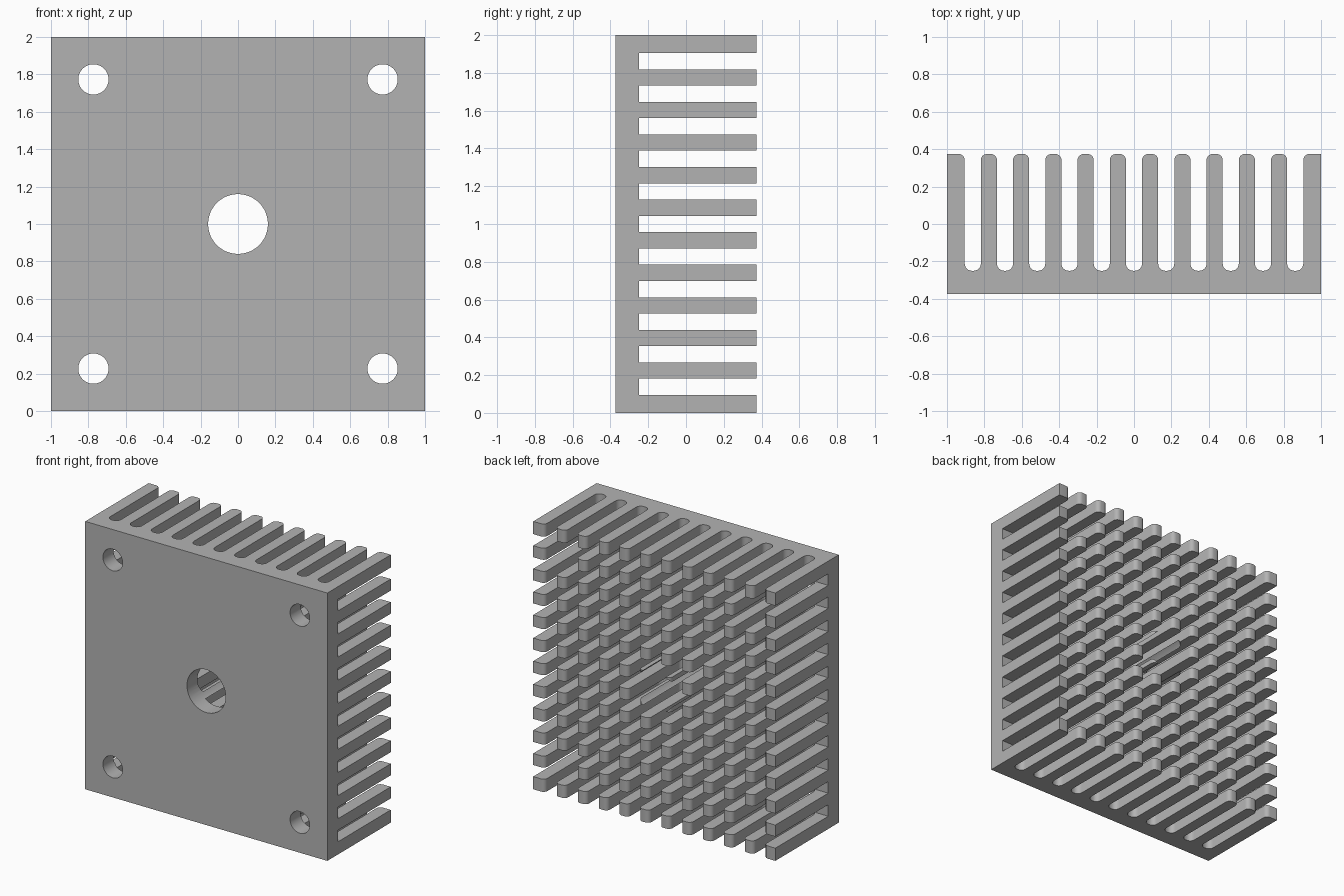
import bpy, bmesh
from math import cos, sin, pi, radians
from mathutils import Matrix, Vector

old = bpy.data.objects.get("Cube")
if old:
    bpy.data.objects.remove(old, do_unlink=True)

PITCH, GAP, SLOTS = 0.1724, 0.0862, 11
FRONT, BACK, FLOOR = -0.374, 0.374, -0.25
TIP_R, ROOT_R = 0.032, 0.038
offsets = [(i - SLOTS // 2) * PITCH for i in range(SLOTS)]

metal = bpy.data.materials.new("grey metal")
metal.use_nodes = True
grey = (0.45, 0.45, 0.45, 1)
metal.diffuse_color = grey
metal.node_tree.nodes["Principled BSDF"].inputs["Base Color"].default_value = grey


def make_object(name, bm):
    bmesh.ops.recalc_face_normals(bm, faces=bm.faces)
    mesh = bpy.data.meshes.new(name)
    bm.to_mesh(mesh)
    bm.free()
    obj = bpy.data.objects.new(name, mesh)
    bpy.context.collection.objects.link(obj)
    return obj


def arc(cx, cy, r, start, end, steps=6):
    angles = [radians(start + (end - start) * i / steps) for i in range(steps + 1)]
    return [(cx + r * cos(a), cy + r * sin(a)) for a in angles]


# Finned body: comb profile with rounded tips and roots, extruded upward
profile = [(1, FRONT), (-1, FRONT), (-1, BACK)]
for x in offsets:
    left, right = x - GAP / 2, x + GAP / 2
    profile += arc(left - TIP_R, BACK - TIP_R, TIP_R, 90, 0)
    profile += arc(left + ROOT_R, FLOOR + ROOT_R, ROOT_R, 180, 270)
    profile += arc(right - ROOT_R, FLOOR + ROOT_R, ROOT_R, 270, 360)
    profile += arc(right + TIP_R, BACK - TIP_R, TIP_R, 180, 90)
profile.append((1, BACK))

bm = bmesh.new()
face = bm.faces.new([bm.verts.new((x, y, 0)) for x, y in profile])
top = bmesh.ops.extrude_face_region(bm, geom=[face])["geom"]
bmesh.ops.translate(bm, vec=(0, 0, 2),
                    verts=[g for g in top if isinstance(g, bmesh.types.BMVert)])
body = make_object("heat_sink", bm)
body.data.materials.append(metal)

# Cross slots that divide the fins into pins
bm = bmesh.new()
for z in offsets:
    depth = 1 - FLOOR
    place = Matrix.Translation((0, FLOOR + depth / 2, 1 + z))
    bmesh.ops.create_cube(bm, size=1, matrix=place @ Matrix.Diagonal((3, depth, GAP, 1)))
slot_cutter = make_object("slot_cutter", bm)

# Central bore and four corner mounting holes
bm = bmesh.new()
holes = [(0, 0, 0.16)] + [(sx * 0.773, sz * 0.773, 0.081) for sx in (-1, 1) for sz in (-1, 1)]
for x, z, r in holes:
    place = Matrix.Translation((x, 0, 1 + z)) @ Matrix.Rotation(pi / 2, 4, "X")
    bmesh.ops.create_cone(bm, cap_ends=True, segments=48, radius1=r, radius2=r,
                          depth=2, matrix=place)
hole_cutter = make_object("hole_cutter", bm)

# Cut the body, then discard the cutters
bpy.ops.object.select_all(action="DESELECT")
body.select_set(True)
bpy.context.view_layer.objects.active = body
for cutter in (slot_cutter, hole_cutter):
    cutter.hide_render = True
    mod = body.modifiers.new(cutter.name, "BOOLEAN")
    mod.operation = "DIFFERENCE"
    mod.solver = "EXACT"
    mod.object = cutter
    bpy.ops.object.modifier_apply(modifier=mod.name)
    bpy.data.objects.remove(cutter, do_unlink=True)

bpy.ops.object.shade_smooth_by_angle(angle=radians(30))
